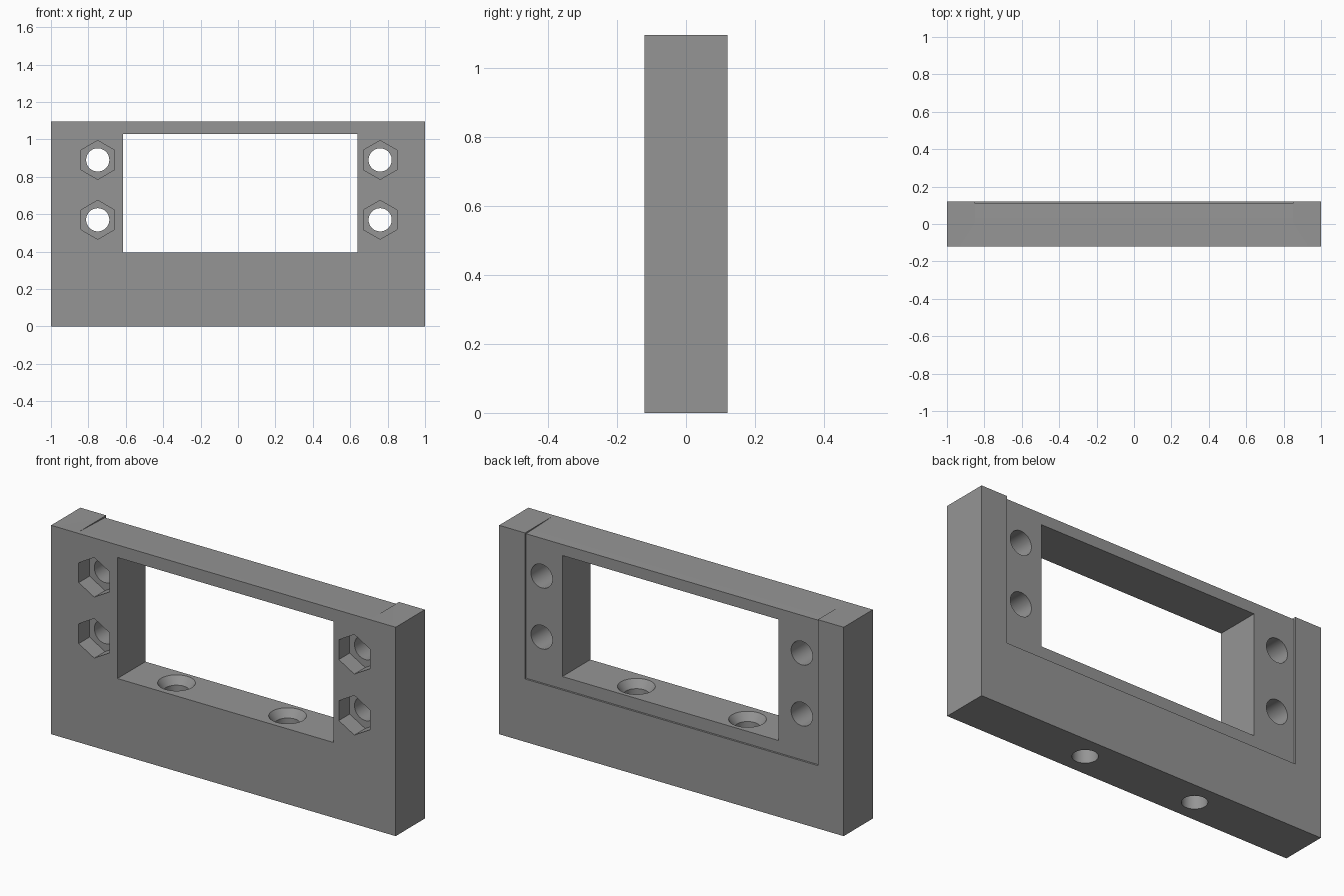
import bpy, bmesh, math
from mathutils import Matrix, Vector

if "Cube" in bpy.data.objects:
    bpy.data.objects.remove(bpy.data.objects["Cube"])

grey = bpy.data.materials.new("plain grey")
grey.diffuse_color = (0.3, 0.3, 0.3, 1)
grey.use_nodes = True
grey.node_tree.nodes["Principled BSDF"].inputs["Base Color"].default_value = grey.diffuse_color


def make_object(name, bm):
    bmesh.ops.recalc_face_normals(bm, faces=bm.faces)
    mesh = bpy.data.meshes.new(name)
    bm.to_mesh(mesh)
    bm.free()
    mesh.materials.append(grey)
    ob = bpy.data.objects.new(name, mesh)
    bpy.context.collection.objects.link(ob)
    return ob


def box(name, lo, hi):
    bm = bmesh.new()
    bmesh.ops.create_cube(bm, size=1)
    lo, hi = Vector(lo), Vector(hi)
    for v in bm.verts:
        v.co = Vector((lo[i] + (v.co[i] + 0.5) * (hi[i] - lo[i]) for i in range(3)))
    return make_object(name, bm)


def lathe_cut(name, matrix, sides, bottom, top, r1, r2):
    # prism or cone frustum running along the local z axis
    bm = bmesh.new()
    bmesh.ops.create_cone(bm, cap_ends=True, segments=sides, radius1=r1, radius2=r2, depth=top - bottom)
    bmesh.ops.translate(bm, verts=bm.verts, vec=(0, 0, (bottom + top) / 2))
    bmesh.ops.transform(bm, matrix=matrix, verts=bm.verts)
    return make_object(name, bm)


# Main block
W, D, H = 1.0, 0.121, 1.096
frame = box("panel_mount_frame", (-W, -D, 0), (W, D, H))

# Display window
cutters = [box("window_cutter", (-0.615, -0.3, 0.395), (0.64, 0.3, 1.03))]

# Shallow rear seat
cutters.append(box("rear_seat_cutter", (-0.85, D - 0.01, 0.33), (0.85, 0.3, 1.3)))

# Slight slope on the top between the end blocks
bm = bmesh.new()
profile = [(-0.11, H), (0.3, H - 0.015), (0.3, 1.3), (-0.11, 1.3)]
face = bm.faces.new([bm.verts.new((-0.85, y, z)) for y, z in profile])
new = bmesh.ops.extrude_face_region(bm, geom=[face])["geom"]
bmesh.ops.translate(bm, vec=(1.7, 0, 0), verts=[g for g in new if isinstance(g, bmesh.types.BMVert)])
cutters.append(make_object("top_slope_cutter", bm))

# Bolt holes with hexagonal nut pockets in the front
for x in (-0.75, 0.76):
    for z in (0.57, 0.89):
        m = Matrix.Translation((x, 0, z)) @ Matrix.Rotation(math.radians(90), 4, 'X')
        cutters.append(lathe_cut("bolt_hole_cutter", m, 48, -0.3, 0.3, 0.062, 0.062))
        cutters.append(lathe_cut("nut_pocket_cutter", m, 6, D - 0.09, 0.3, 0.104, 0.104))

# Countersunk screw holes through the lower rail
for x in (-0.357, 0.288):
    m = Matrix.Translation((x, 0, 0))
    cutters.append(lathe_cut("screw_hole_cutter", m, 48, -0.2, 0.6, 0.06, 0.06))
    cutters.append(lathe_cut("countersink_cutter", m, 48, 0.355, 0.405, 0.06, 0.0975))

for c in cutters:
    c.hide_render = True
    mod = frame.modifiers.new(c.name, 'BOOLEAN')
    mod.operation, mod.solver, mod.object = 'DIFFERENCE', 'EXACT', c

# Bake the cuts, then remove the cutters
bpy.context.view_layer.update()
baked = bpy.data.meshes.new_from_object(frame.evaluated_get(bpy.context.evaluated_depsgraph_get()))
frame.modifiers.clear()
frame.data = baked
baked.materials.clear()
baked.materials.append(grey)
for c in cutters:
    bpy.data.objects.remove(c)

bpy.context.view_layer.objects.active = frame
frame.select_set(True)
bpy.ops.object.shade_smooth_by_angle(angle=math.radians(25))
